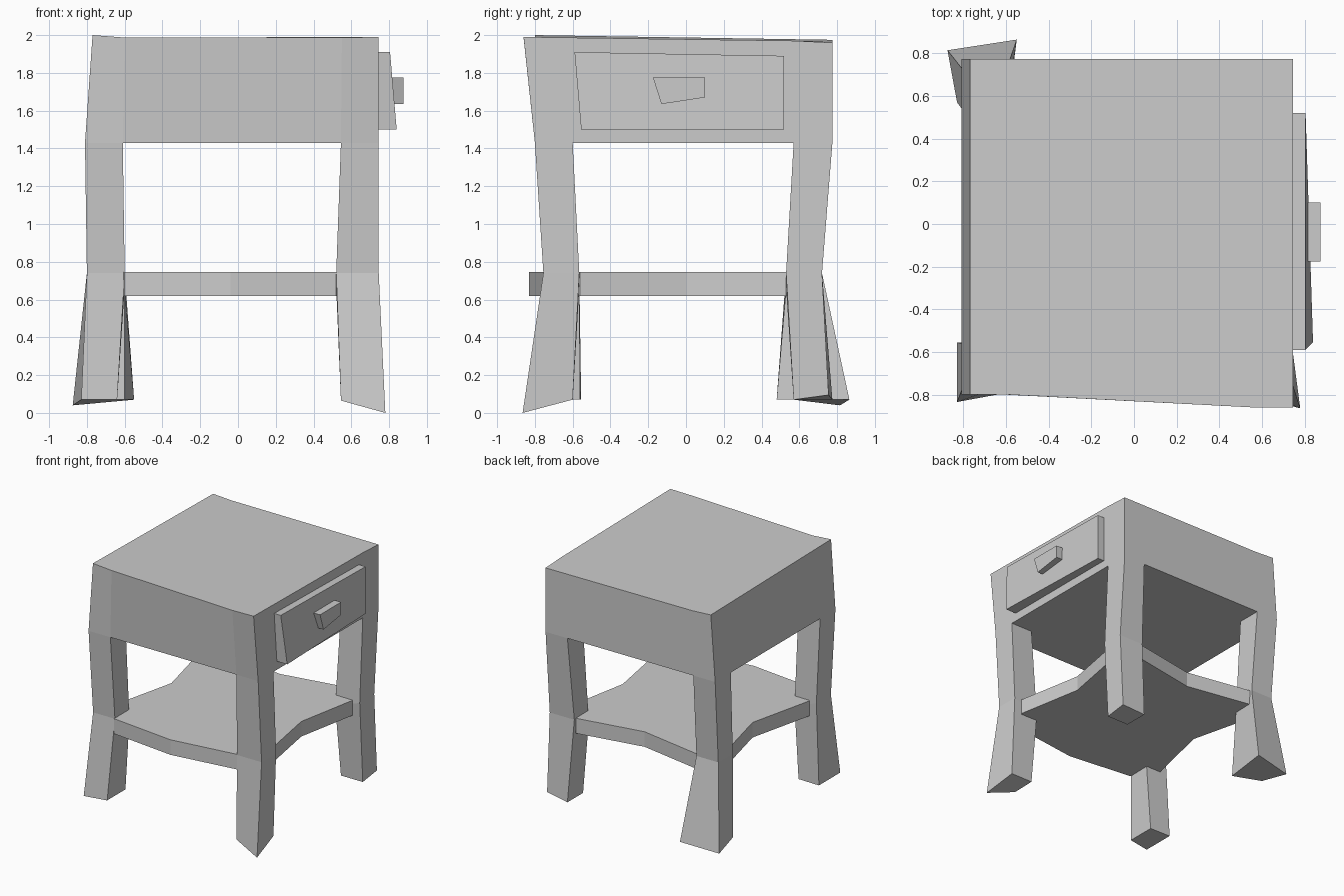
import bpy
import bmesh


def loft(name, rings):
    """Closed solid from matching rings of points, bottom to top."""
    bm = bmesh.new()
    loops = [[bm.verts.new(p) for p in ring] for ring in rings]
    n = len(loops[0])
    for a, b in zip(loops, loops[1:]):
        for i in range(n):
            j = (i + 1) % n
            bm.faces.new((a[i], a[j], b[j], b[i]))
    bm.faces.new(loops[0][::-1])
    bm.faces.new(loops[-1])
    bmesh.ops.recalc_face_normals(bm, faces=bm.faces[:])
    mesh = bpy.data.meshes.new(name)
    bm.to_mesh(mesh)
    bm.free()
    obj = bpy.data.objects.new(name, mesh)
    bpy.context.collection.objects.link(obj)
    return obj


def leg(name, xs_top, ys_top, xs_knee, ys_knee, foot):
    """Bent leg; each range runs from the outer to the inner side."""
    order = ((0, 0), (1, 0), (1, 1), (0, 1))
    top = [(xs_top[i], ys_top[j], 1.43) for i, j in order]
    knee = [(xs_knee[i], ys_knee[j], 0.66 if i and j else 0.74) for i, j in order]
    return loft(name, [foot, knee, top])


# Box body with a slightly uneven top
body_top = [(-0.77, -0.80, 2.0), (-0.60, -0.80, 1.987), (0.55, -0.86, 1.987),
            (0.745, -0.86, 1.99), (0.745, 0.57, 1.97), (0.745, 0.775, 1.96),
            (-0.60, 0.775, 1.965), (-0.77, 0.775, 1.975)]
body_xy = [(-0.81, -0.80), (-0.61, -0.80), (0.545, -0.80), (0.745, -0.80),
           (0.745, 0.57), (0.745, 0.775), (-0.61, 0.775), (-0.81, 0.775)]
loft("body", [[(x, y, 1.43) for x, y in body_xy], body_top])

# Four legs, each with its own crooked foot (outer, inner-x, inner, inner-y)
LEFT, RIGHT = ((-0.81, -0.61), (-0.80, -0.60)), ((0.745, 0.545), (0.745, 0.52))
FRONT, BACK = ((-0.80, -0.60), (-0.755, -0.565)), ((0.775, 0.57), (0.72, 0.53))
feet = {
    "front_left_leg": (LEFT, FRONT, [(-0.83, -0.835, 0.07), (-0.64, -0.80, 0.07),
                                     (-0.64, -0.56, 0.07), (-0.83, -0.555, 0.07)]),
    "front_right_leg": (RIGHT, FRONT, [(0.78, -0.865, 0.0), (0.545, -0.80, 0.065),
                                       (0.545, -0.60, 0.07), (0.745, -0.60, 0.07)]),
    "back_right_leg": (RIGHT, BACK, [(0.745, 0.755, 0.095), (0.545, 0.775, 0.07),
                                     (0.545, 0.57, 0.07), (0.745, 0.57, 0.07)]),
    "back_left_leg": (LEFT, BACK, [(-0.875, 0.815, 0.04), (-0.55, 0.865, 0.07),
                                   (-0.60, 0.48, 0.07), (-0.83, 0.57, 0.07)]),
}
for name, (xs, ys, foot) in feet.items():
    leg(name, xs[0], ys[0], xs[1], ys[1], foot)

# Shelf: bowed out at the front, bowed in on the other sides
shelf_xy = [(-0.60, -0.765), (-0.04, -0.83), (0.52, -0.755), (0.68, -0.56),
            (0.58, 0.0), (0.68, 0.53), (0.52, 0.70), (-0.04, 0.60),
            (-0.60, 0.70), (-0.74, 0.53), (-0.61, 0.0), (-0.74, -0.56)]
loft("shelf", [[(x, y, z) for x, y in shelf_xy] for z in (0.62, 0.745)])

# Drawer front and its knob on the right side
drawer_yz = [(-0.555, 1.50), (0.52, 1.50), (0.52, 1.89), (-0.59, 1.91)]
drawer_x = (0.84, 0.805, 0.805, 0.805)
loft("drawer_front", [[(0.735, y, z) for y, z in drawer_yz],
                      [(x, y, z) for x, (y, z) in zip(drawer_x, drawer_yz)]])
knob_yz = [(-0.13, 1.635), (0.10, 1.67), (0.10, 1.775), (-0.175, 1.775)]
loft("drawer_knob", [[(x, y, z) for y, z in knob_yz] for x in (0.79, 0.875)])
